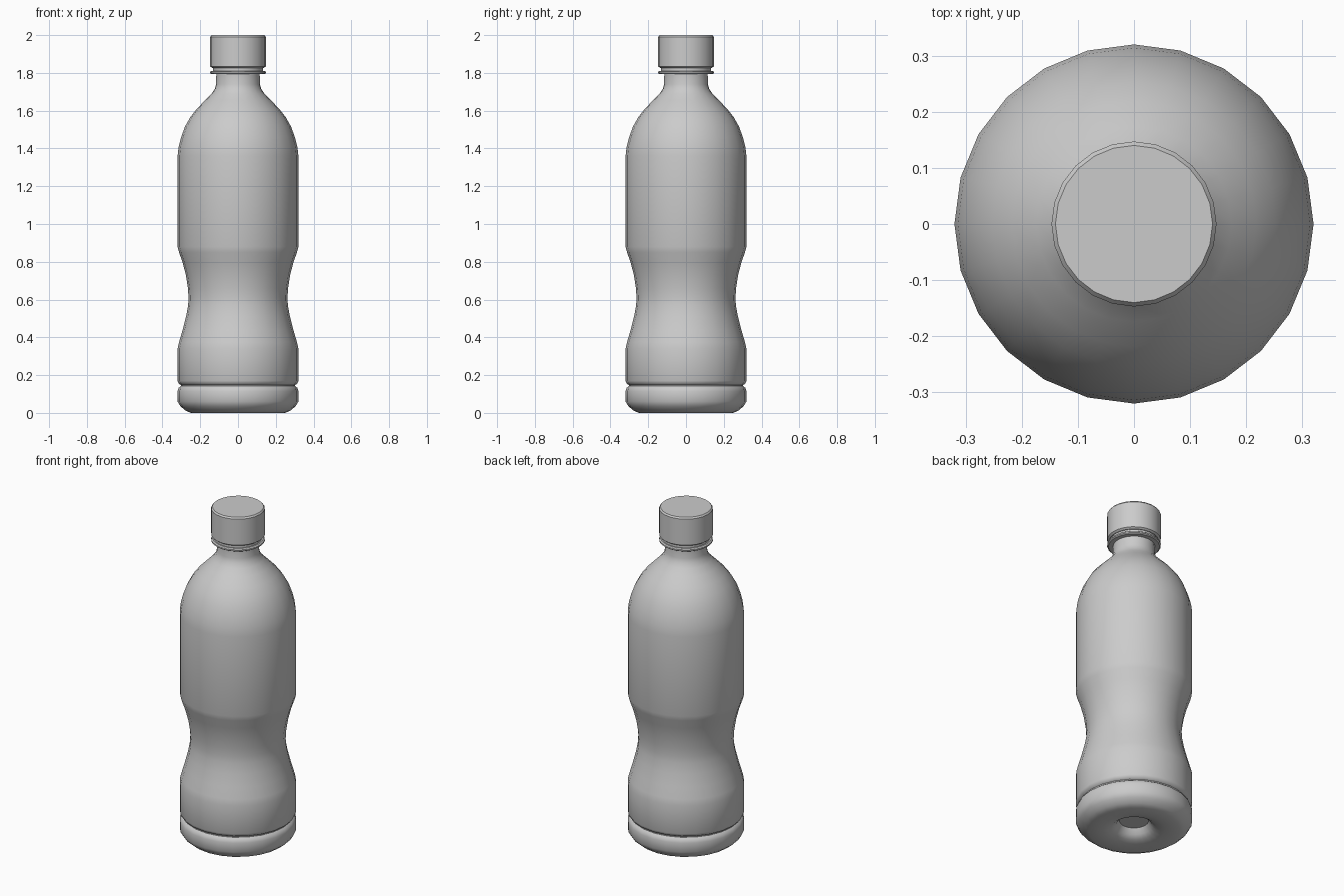
import bpy, bmesh, math

SIDES = 24


def lathe(name, profile, angle=35):
    """Revolve (radius, z) points around z; both ends are capped."""
    bm = bmesh.new()
    rings = []
    for r, z in profile:
        rings.append([bm.verts.new((r * math.cos(2 * math.pi * i / SIDES),
                                    r * math.sin(2 * math.pi * i / SIDES), z))
                      for i in range(SIDES)])
    for a, b in zip(rings, rings[1:]):
        for i in range(SIDES):
            j = (i + 1) % SIDES
            bm.faces.new((a[i], a[j], b[j], b[i]))
    bm.faces.new(rings[0][::-1])
    bm.faces.new(rings[-1])
    bmesh.ops.recalc_face_normals(bm, faces=bm.faces)
    mesh = bpy.data.meshes.new(name)
    bm.to_mesh(mesh)
    bm.free()
    ob = bpy.data.objects.new(name, mesh)
    bpy.context.collection.objects.link(ob)
    bpy.ops.object.select_all(action='DESELECT')
    ob.select_set(True)
    bpy.context.view_layer.objects.active = ob
    bpy.ops.object.shade_smooth_by_angle(angle=math.radians(angle))
    return ob


# Base: dimpled underside, rounded foot and groove
base = [(0.08, 0.06), (0.10, 0.03), (0.125, 0.012), (0.17, 0.004), (0.25, 0.0),
        (0.277, 0.012), (0.305, 0.035), (0.32, 0.06), (0.32, 0.115),
        (0.314, 0.133), (0.303, 0.142), (0.303, 0.148), (0.314, 0.155), (0.32, 0.17)]

# Pinched waist
waist = [(0.32, 0.34), (0.312, 0.375), (0.293, 0.44), (0.275, 0.51), (0.264, 0.57),
         (0.262, 0.61), (0.265, 0.66), (0.276, 0.73), (0.293, 0.795), (0.312, 0.85),
         (0.32, 0.88)]

# Shoulder dome and neck, with the neck running up inside the cap
shoulder = [(0.32, 1.36), (0.314, 1.41), (0.301, 1.46), (0.281, 1.515), (0.253, 1.565),
            (0.218, 1.61), (0.174, 1.655), (0.14, 1.69), (0.123, 1.715), (0.116, 1.74),
            (0.115, 1.79)]
neck = [(0.115, 1.90)]

lathe("bottle_body", base + waist + shoulder + neck, 50)

# Support ring below the cap
lathe("neck_ring", [(0.11, 1.793), (0.14, 1.793), (0.147, 1.798), (0.147, 1.806),
                    (0.14, 1.811), (0.11, 1.811)])

# Tamper band between ring and cap
lathe("tamper_band", [(0.11, 1.806), (0.132, 1.806), (0.132, 1.835), (0.11, 1.835)])

# Screw cap with bevelled rims
lathe("cap", [(0.136, 1.826), (0.147, 1.834), (0.147, 1.991), (0.14, 2.0)])
